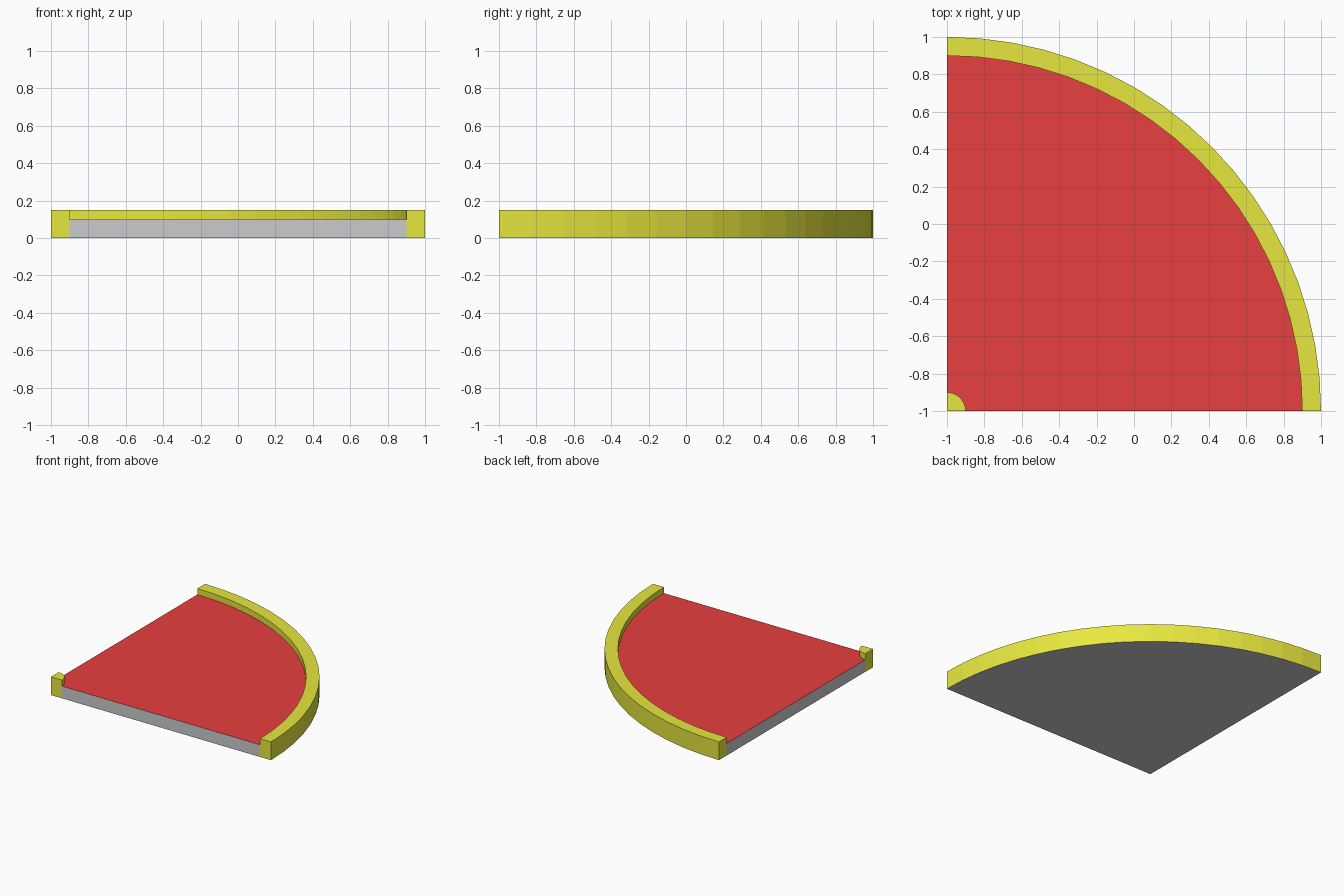
import bpy, bmesh
from math import sin, cos, pi

if "Cube" in bpy.data.objects:
    bpy.data.objects.remove(bpy.data.objects["Cube"])

STEPS = 18               # 5 degree facets over the quarter turn
CORNER = (-1.0, -1.0)    # centre of the quarter circle


def material(name, rgb):
    m = bpy.data.materials.new(name)
    m.diffuse_color = (*rgb, 1)
    m.use_nodes = True
    m.node_tree.nodes["Principled BSDF"].inputs["Base Color"].default_value = m.diffuse_color
    return m


def quarter_turn(name, profile, cap=None, mat=None):
    """Sweep an (r, z) profile through 90 degrees; cap = (r0, r1, z0, z1) cut ends."""
    bm = bmesh.new()

    def vert(r, z, k):
        a = pi / 2 * k / STEPS
        return bm.verts.new((CORNER[0] + r * cos(a), CORNER[1] + r * sin(a), z))

    for p, q in zip(profile, profile[1:]):
        for k in range(STEPS):
            corners = [(*p, k), (*q, k), (*q, k + 1), (*p, k + 1)]
            if p[0] == 0:
                corners.pop(3)
            elif q[0] == 0:
                corners.pop(2)
            bm.faces.new([vert(*c) for c in corners])
    if cap:
        r0, r1, z0, z1 = cap
        rect = [(r0, z0), (r1, z0), (r1, z1), (r0, z1)]
        bm.faces.new([vert(r, z, 0) for r, z in rect])
        bm.faces.new([vert(r, z, STEPS) for r, z in reversed(rect)])
    bmesh.ops.remove_doubles(bm, verts=bm.verts, dist=1e-5)
    me = bpy.data.meshes.new(name)
    bm.to_mesh(me)
    bm.free()
    ob = bpy.data.objects.new(name, me)
    bpy.context.collection.objects.link(ob)
    if mat:
        me.materials.append(mat)
    return ob


red = material("red", (0.8, 0.05, 0.05))
yellow = material("yellow", (0.8, 0.8, 0.05))

# Grey underside and straight cut sides
quarter_turn("base_slab", [(2, 0), (0, 0)], (0.1, 1.9, 0, 0.1))
# Red floor
quarter_turn("floor_surface", [(0.1, 0.1), (1.9, 0.1)], mat=red)
# Raised curved kerb
quarter_turn("outer_rim", [(1.9, 0.1), (1.9, 0.15), (2, 0.15), (2, 0)],
             (1.9, 2, 0, 0.15), yellow)
# Small post in the corner
quarter_turn("corner_post", [(0, 0.15), (0.1, 0.15), (0.1, 0.1)],
             (0, 0.1, 0, 0.15), yellow)
